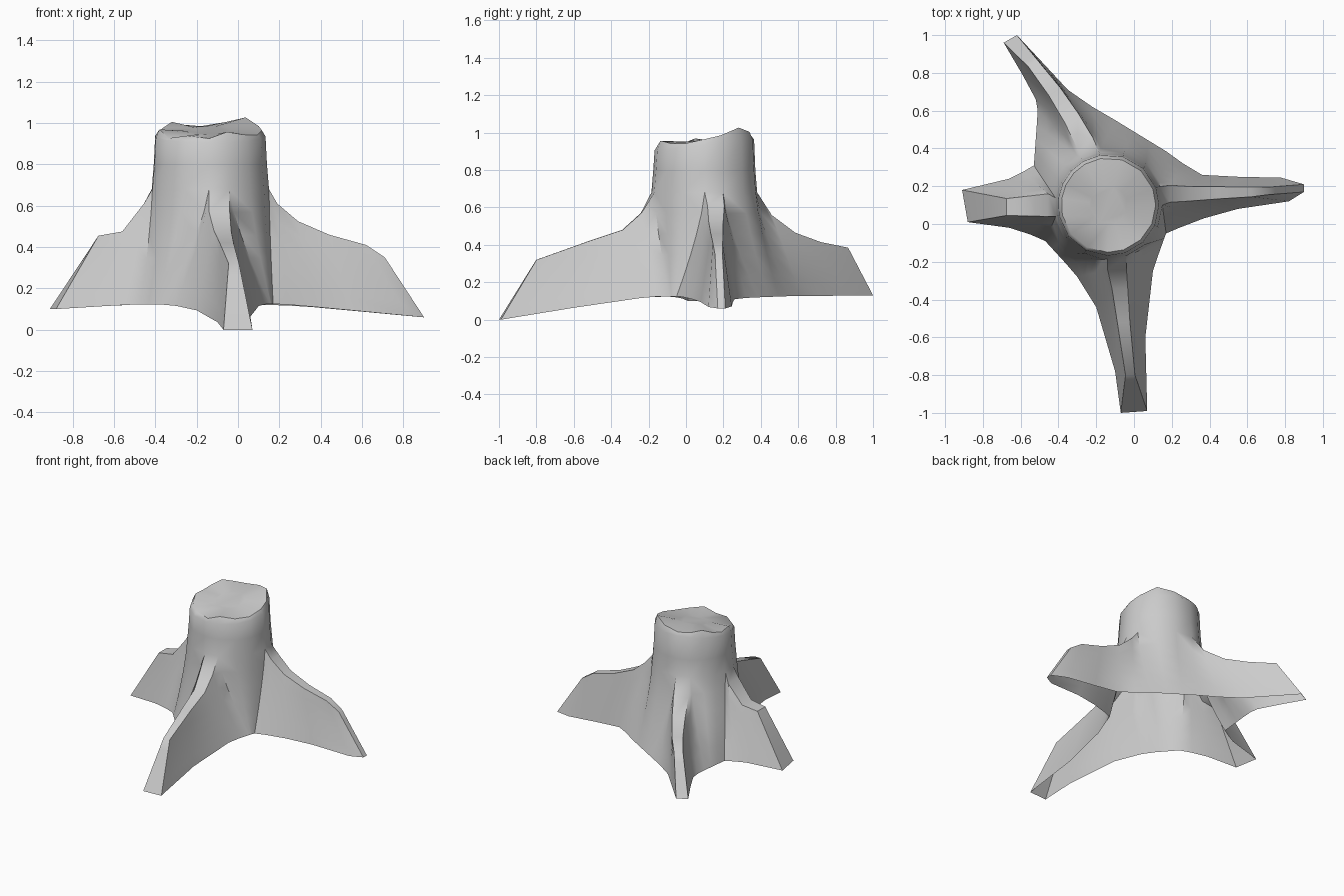
import bpy
import bmesh
from math import sin, cos, radians
from mathutils import Vector

cube = bpy.data.objects.get("Cube")
if cube:
    bpy.data.objects.remove(cube)

wood = bpy.data.materials.new("weathered grey")
wood.use_nodes = True
wood.diffuse_color = (0.6, 0.6, 0.6, 1)
wood.node_tree.nodes["Principled BSDF"].inputs["Base Color"].default_value = (0.6, 0.6, 0.6, 1)

AXIS = Vector((-0.135, 0.1, 0))   # trunk centre line
COLLAR = 0.68                     # height where the trunk meets the roots
GROUND = 0.125                    # height of the lower edge beside the trunk
ROWS = 5
ARC = 3                           # trunk segments between two roots

bm = bmesh.new()


def trunk_point(angle, radius, z):
    a = radians(angle)
    return AXIS + Vector((radius * cos(a), radius * sin(a), z))


def strip(first, second):
    """Join two equally long rows of points with quads."""
    a = [bm.verts.new(p) for p in first]
    b = [bm.verts.new(p) for p in second]
    for i in range(len(a) - 1):
        bm.faces.new((a[i], a[i + 1], b[i + 1], b[i]))


def column(top, foot, power=1.0):
    """Points down a wall from its crest to its foot."""
    points = []
    for r in range(ROWS + 1):
        t = r / ROWS
        p = top.lerp(foot, t ** power)
        p.z = top.z + (foot.z - top.z) * t
        points.append(p)
    return points


def make_root(angle, heading, widths, tip_z, ridge, left, right):
    """Crest and foot lines of one root, listed from the trunk outwards."""
    h = radians(heading)
    side = Vector((-sin(h), cos(h), 0))
    crest_l = [trunk_point(angle + 10, 0.285, COLLAR)]
    crest_r = [trunk_point(angle - 10, 0.285, COLLAR)]
    for i, p in enumerate(ridge):
        t = i / (len(ridge) - 1)
        w = widths[0] * (1 - t) + widths[1] * t
        crest_l.append(Vector(p) + side * w)
        crest_r.append(Vector(p) - side * w)

    def feet(outline):
        reach = (Vector((*outline[-1], 0)) - AXIS).length
        points = []
        for x, y in outline:
            d = (Vector((x, y, 0)) - AXIS).length
            t = min(1, max(0, (d - 0.36) / (reach - 0.36)))
            points.append(Vector((x, y, GROUND + (tip_z - GROUND) * t)))
        return points

    def columns(crest, foot):
        return [column(c, f, 1.35 if i == 0 else 1.0)
                for i, (c, f) in enumerate(zip(crest, foot))]

    return {"angle": angle, "crest_l": crest_l, "crest_r": crest_r,
            "left": columns(crest_l, feet(left)),
            "right": columns(crest_r, feet(right))}


front_root = make_root(
    -81, -88, (0.05, 0.025), 0.0,
    [(-0.09, -0.24, 0.57), (-0.075, -0.34, 0.48), (-0.055, -0.52, 0.42), (-0.02, -0.8, 0.32)],
    [(0.155, -0.09), (0.13, -0.16), (0.1, -0.25), (0.06, -0.6), (0.07, -0.99)],
    [(-0.36, -0.21), (-0.3, -0.28), (-0.2, -0.44), (-0.1, -0.78), (-0.07, -1.0)])
left_root = make_root(
    10, 0, (0.045, 0.02), 0.06,
    [(0.19, 0.16, 0.61), (0.29, 0.16, 0.525), (0.44, 0.165, 0.46),
     (0.62, 0.17, 0.41), (0.71, 0.175, 0.35)],
    [(0.17, 0.385), (0.26, 0.32), (0.36, 0.26), (0.55, 0.25), (0.78, 0.245), (0.9, 0.21)],
    [(0.17, -0.05), (0.24, -0.02), (0.37, 0.03), (0.55, 0.08), (0.82, 0.12), (0.9, 0.17)])
back_root = make_root(
    110, 124, (0.05, 0.03), 0.13,
    [(-0.26, 0.43, 0.56), (-0.33, 0.56, 0.465), (-0.42, 0.7, 0.415), (-0.535, 0.85, 0.385)],
    [(-0.515, 0.52), (-0.51, 0.6), (-0.52, 0.66), (-0.59, 0.79), (-0.69, 0.96)],
    [(-0.1, 0.55), (-0.22, 0.62), (-0.35, 0.71), (-0.48, 0.85), (-0.62, 1.0)])
right_root = make_root(
    182, 180, (0.06, 0.045), 0.1,
    [(-0.455, 0.1, 0.61), (-0.56, 0.095, 0.475), (-0.675, 0.09, 0.455)],
    [(-0.47, -0.09), (-0.55, -0.055), (-0.66, -0.02), (-0.88, 0.01)],
    [(-0.53, 0.31), (-0.59, 0.275), (-0.66, 0.24), (-0.91, 0.18)])
roots = [front_root, left_root, back_root, right_root]

# Crests, blunt root ends, and the walls running from each root to the next
trunk_angles = []
for i, root in enumerate(roots):
    following = roots[(i + 1) % len(roots)]
    strip(root["crest_l"], root["crest_r"])
    strip(root["left"][-1], root["right"][-1])

    start = root["angle"] + 10
    end = following["angle"] - 10
    if end < start:
        end += 360
    trunk_angles += [start - 20, start]
    web = []
    for k in range(1, ARC):
        t = k / ARC
        angle = start + (end - start) * t
        trunk_angles.append(angle)
        foot = root["left"][0][-1].lerp(following["right"][0][-1], t)
        web.append(column(trunk_point(angle, 0.285, COLLAR), foot, 1.35))
    wall = root["left"][::-1] + web + following["right"]
    for a, b in zip(wall, wall[1:]):
        strip(a, b)

# Trunk, with a rim that rises toward the back and a ragged broken top
jags = [0.02, 0.05, 0.03, 0.02, 0.03, 0.04, 0.07, 0.04,
        0.02, 0.03, 0.05, 0.03, 0.02, 0.04, 0.01, 0.03]
levels = [[trunk_point(a, 0.285, COLLAR) for a in trunk_angles],
          [trunk_point(a, 0.275, 0.8) for a in trunk_angles],
          [trunk_point(a, 0.268, 0.935 + 0.03 * sin(radians(a))) for a in trunk_angles],
          [trunk_point(a, 0.25, 0.935 + 0.03 * sin(radians(a)) + j)
           for a, j in zip(trunk_angles, jags)],
          [trunk_point(a, 0.1, 0.965 + 0.02 * sin(radians(a))) for a in trunk_angles]]
for low, high in zip(levels, levels[1:]):
    strip(low + low[:1], high + high[:1])
bm.faces.new([bm.verts.new(p) for p in levels[-1]])

bmesh.ops.remove_doubles(bm, verts=bm.verts, dist=0.0005)
bmesh.ops.recalc_face_normals(bm, faces=bm.faces)
cap = max(bm.faces, key=lambda f: len(f.verts))
if cap.normal.z < 0:
    bmesh.ops.reverse_faces(bm, faces=bm.faces)

mesh = bpy.data.meshes.new("tree_stump")
bm.to_mesh(mesh)
bm.free()
mesh.materials.append(wood)
stump = bpy.data.objects.new("tree_stump", mesh)
bpy.context.collection.objects.link(stump)

bpy.ops.object.select_all(action='DESELECT')
stump.select_set(True)
bpy.context.view_layer.objects.active = stump
bpy.ops.object.shade_smooth_by_angle(angle=radians(48))
